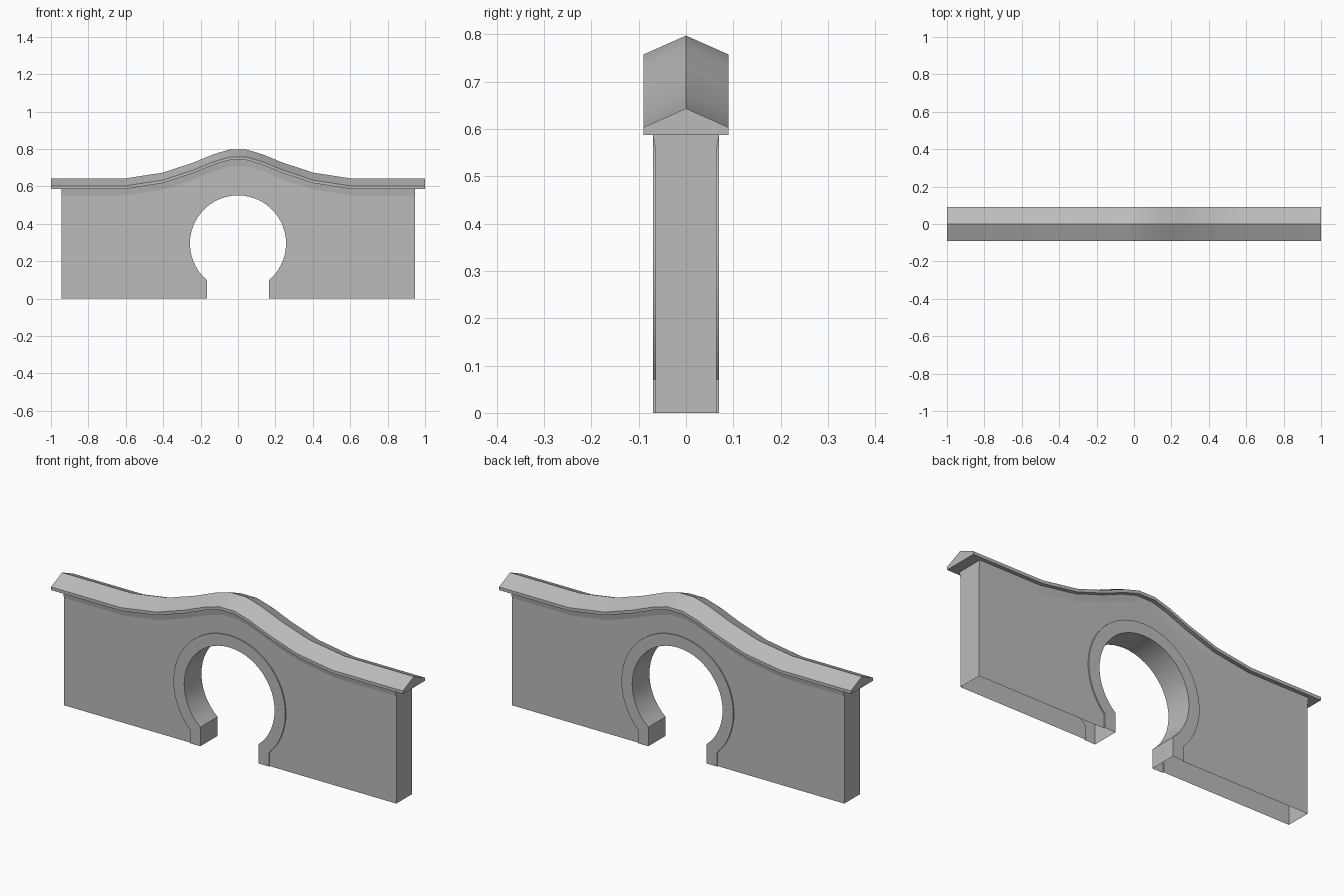
import bpy, bmesh
from math import sin, cos, asin, pi, radians

if "Cube" in bpy.data.objects:
    bpy.data.objects.remove(bpy.data.objects["Cube"])

stone = bpy.data.materials.new("grey stone")
stone.use_nodes = True
GREY = (0.5, 0.5, 0.5, 1)
stone.diffuse_color = GREY
stone.node_tree.nodes["Principled BSDF"].inputs["Base Color"].default_value = GREY

WALL_X, WALL_Y, RING_Y = 0.945, 0.064, 0.07
CENTRE_Z = 0.295


def loft(bm, paths, closed=False, caps=False):
    """Skin a row of equally long point paths."""
    rows = [[bm.verts.new(p) for p in path] for path in paths]
    pairs = list(zip(rows, rows[1:])) + ([(rows[-1], rows[0])] if closed else [])
    for a, b in pairs:
        for i in range(len(a) - 1):
            bm.faces.new((a[i], a[i + 1], b[i + 1], b[i]))
    if caps:
        for end in (0, -1):
            bm.faces.new([row[end] for row in rows])


def finish(bm, name, smooth):
    bmesh.ops.remove_doubles(bm, verts=bm.verts, dist=0.0001)
    bmesh.ops.recalc_face_normals(bm, faces=bm.faces)
    mesh = bpy.data.meshes.new(name)
    bm.to_mesh(mesh)
    bm.free()
    mesh.materials.append(stone)
    obj = bpy.data.objects.new(name, mesh)
    bpy.context.collection.objects.link(obj)
    if smooth:
        bpy.ops.object.select_all(action='DESELECT')
        obj.select_set(True)
        bpy.context.view_layer.objects.active = obj
        bpy.ops.object.shade_smooth_by_angle(angle=radians(30))


def crest(end):
    """Underside line of the coping, mirrored about the middle."""
    half = [(0.045, 0.741), (0.13, 0.716), (0.24, 0.671), (0.4, 0.618),
            (0.6, 0.587), (end, 0.587)]
    return [(-x, z) for x, z in reversed(half)] + half


def keyhole(radius, leg_x, steps=40):
    """Round opening standing on two short straight legs."""
    gap = asin(leg_x / radius)
    arc = []
    for i in range(steps + 1):
        a = -pi / 2 - gap - (2 * pi - 2 * gap) * i / steps
        arc.append((radius * cos(a), CENTRE_Z + radius * sin(a)))
    return [(-leg_x, 0)] + arc + [(leg_x, 0)]


def at(path, y, dz=0):
    return [(x, y, z + dz) for x, z in path]


inner = keyhole(0.257, 0.165)
outer = keyhole(0.318, 0.225)
top = crest(WALL_X)
FLARE = 0.035

# wall: hollow below, with a slight flare under the coping
bm = bmesh.new()
for s in (-1, 1):
    outline = ([(-WALL_X, s * WALL_Y, 0)] + at(top, s * WALL_Y, -FLARE)
               + [(WALL_X, s * WALL_Y, 0)] + at(outer[::-1], s * WALL_Y))
    bm.faces.new([bm.verts.new(p) for p in outline])
    loft(bm, [at(top, s * WALL_Y, -FLARE), at(top, s * RING_Y)])
    x, z = s * WALL_X, top[0][1]
    end = [(WALL_Y, 0), (WALL_Y, z - FLARE), (RING_Y, z)]
    end += [(-y, h) for y, h in reversed(end)]
    bm.faces.new([bm.verts.new((x, y, h)) for y, h in end])
finish(bm, "wall", False)

# raised surround and lining of the opening
bm = bmesh.new()
loft(bm, [at(outer, -WALL_Y), at(outer, -RING_Y), at(inner, -RING_Y),
          at(inner, RING_Y), at(outer, RING_Y), at(outer, WALL_Y)])
finish(bm, "gate_surround", True)

# coping: gabled section swept along the crest
bm = bmesh.new()
line = crest(1.0)
section = [(-0.09, 0), (-0.09, 0.016), (0, 0.056), (0.09, 0.016), (0.09, 0)]
loft(bm, [at(line, y, dz) for y, dz in section], closed=True, caps=True)
finish(bm, "coping", True)
